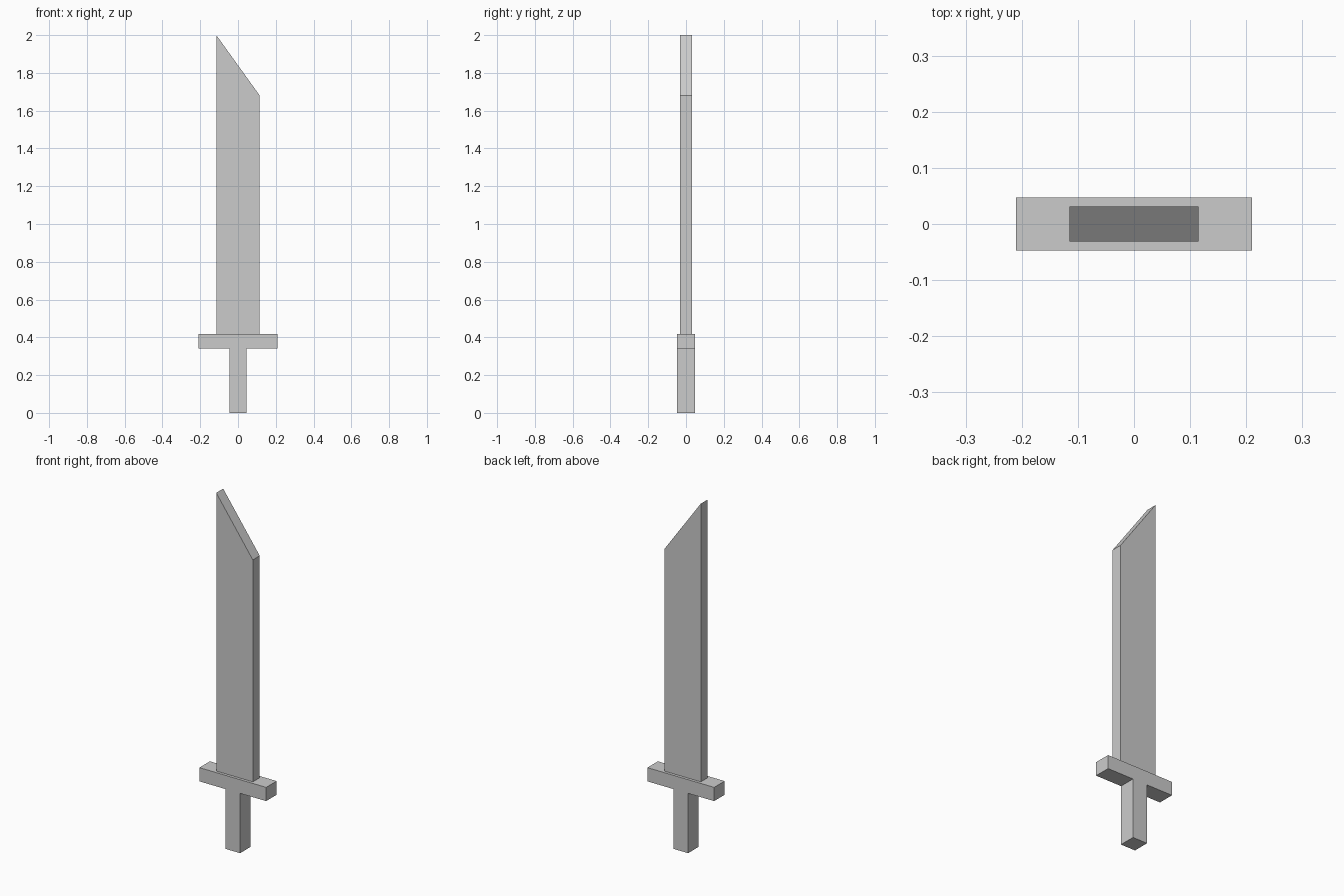
import bpy
import bmesh

cube = bpy.data.objects.get("Cube")
if cube:
    bpy.data.objects.remove(cube, do_unlink=True)

# Single flat colour
grey = bpy.data.materials.new("plain_grey")
grey.use_nodes = True
colour = (0.6, 0.6, 0.6, 1)
grey.diffuse_color = colour
grey.node_tree.nodes["Principled BSDF"].inputs["Base Color"].default_value = colour


def extruded_profile(name, outline, half_depth):
    """Extrude a front outline of (x, z) points symmetrically along y."""
    bm = bmesh.new()
    face = bm.faces.new([bm.verts.new((x, -half_depth, z)) for x, z in outline])
    result = bmesh.ops.extrude_face_region(bm, geom=[face])
    moved = [v for v in result["geom"] if isinstance(v, bmesh.types.BMVert)]
    bmesh.ops.translate(bm, verts=moved, vec=(0, 2 * half_depth, 0))
    bmesh.ops.recalc_face_normals(bm, faces=bm.faces[:])
    mesh = bpy.data.meshes.new(name)
    bm.to_mesh(mesh)
    bm.free()
    mesh.materials.append(grey)
    obj = bpy.data.objects.new(name, mesh)
    bpy.context.collection.objects.link(obj)
    return obj


grip_w, guard_w, blade_w = 0.046, 0.21, 0.115
guard_bottom, guard_top = 0.34, 0.418

# Grip and crossguard: one T-shaped piece
right_half = [(grip_w, 0), (grip_w, guard_bottom),
              (guard_w, guard_bottom), (guard_w, guard_top)]
left_half = [(-x, z) for x, z in reversed(right_half)]
extruded_profile("grip_and_guard", right_half + left_half, 0.047)

# Blade with slanted tip
extruded_profile("blade", [(-blade_w, guard_top), (blade_w, guard_top),
                           (blade_w, 1.68), (-blade_w, 2.0)], 0.031)
